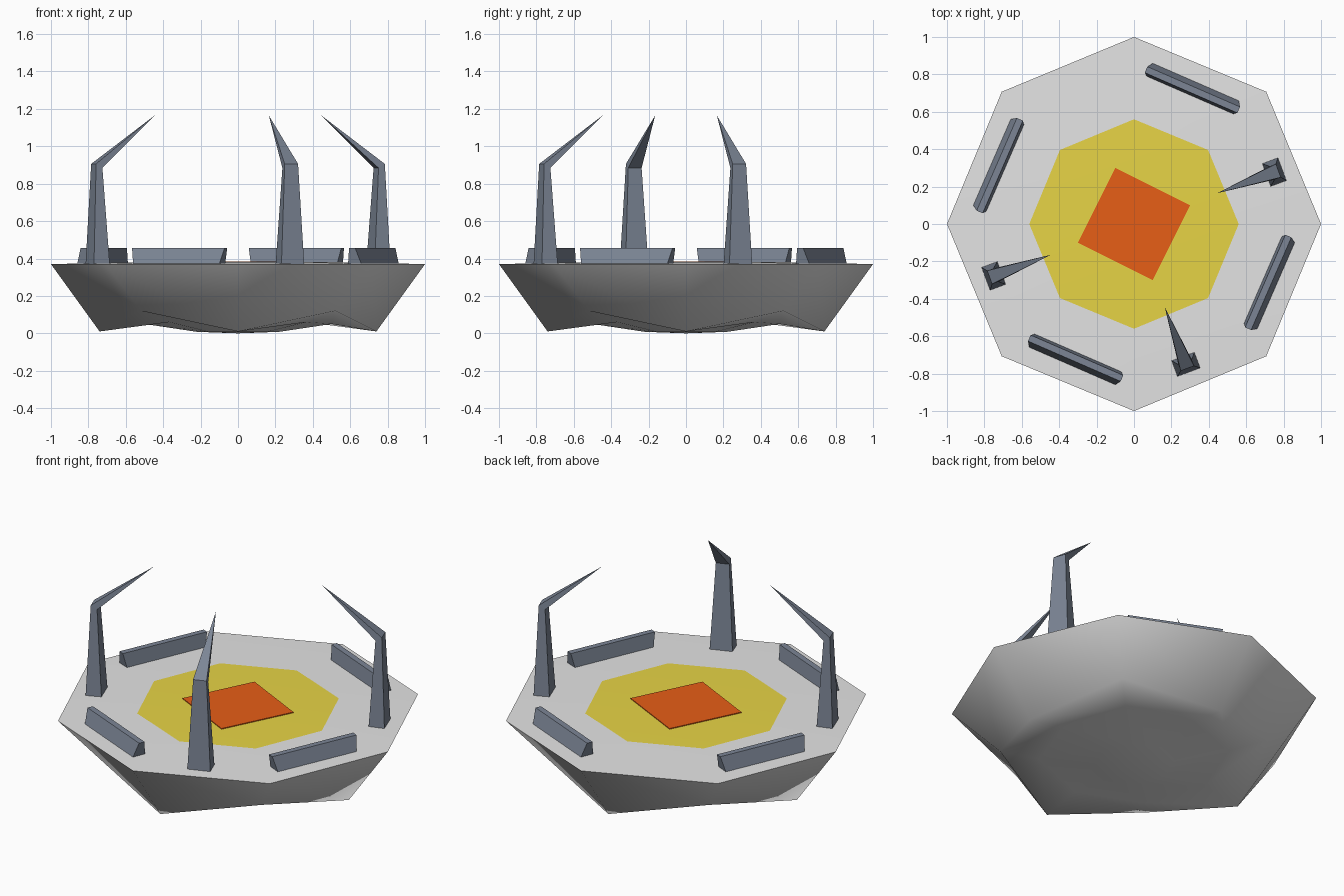
import bpy, bmesh, math
from mathutils import Matrix

cube = bpy.data.objects.get("Cube")
if cube:
    bpy.data.objects.remove(cube, do_unlink=True)


def material(name, rgb):
    m = bpy.data.materials.new(name)
    m.use_nodes = True
    m.diffuse_color = (*rgb, 1)
    bsdf = next(n for n in m.node_tree.nodes if n.type == 'BSDF_PRINCIPLED')
    bsdf.inputs["Base Color"].default_value = (*rgb, 1)
    bsdf.inputs["Roughness"].default_value = 0.8
    return m


GREY = material("light_grey", (0.78, 0.78, 0.78))
YELLOW = material("mustard_yellow", (0.8, 0.66, 0.06))
ORANGE = material("burnt_orange", (1.0, 0.14, 0.01))
SLATE = material("slate_blue", (0.20, 0.235, 0.30))


def finish(name, bm, mats, angle=None):
    bmesh.ops.recalc_face_normals(bm, faces=bm.faces[:])
    me = bpy.data.meshes.new(name)
    bm.to_mesh(me)
    bm.free()
    ob = bpy.data.objects.new(name, me)
    bpy.context.collection.objects.link(ob)
    for m in mats:
        me.materials.append(m)
    if angle:
        bpy.ops.object.select_all(action='DESELECT')
        ob.select_set(True)
        bpy.context.view_layer.objects.active = ob
        bpy.ops.object.shade_smooth_by_angle(angle=math.radians(angle))
    return ob


def bridge(bm, a, b):
    n = len(a)
    return [bm.faces.new((a[i], a[(i + 1) % n], b[(i + 1) % n], b[i])) for i in range(n)]


# Hull: octagonal rings (radius, z on the axes, then on the diagonals), top to bottom
RINGS = [((0.56, 0.38), (0.56, 0.38)),
         ((1.00, 0.37), (1.00, 0.37)),
         ((0.74, 0.01), (0.735, 0.12)),
         ((0.50, 0.05), (0.52, 0.06)),
         ((0.22, 0.008), (0.22, 0.008))]
bm = bmesh.new()
rings = []
for ring in RINGS:
    verts = []
    for i in range(8):
        r, z = ring[i % 2]
        a = i * math.pi / 4
        verts.append(bm.verts.new((r * math.cos(a), r * math.sin(a), z)))
    rings.append(verts)
for a, b in zip(rings, rings[1:]):
    bridge(bm, a, b)
bottom = bm.verts.new((0, 0, 0))
for i in range(8):
    bm.faces.new((rings[-1][i], rings[-1][(i + 1) % 8], bottom))
cap = bm.faces.new(rings[0])
cap.material_index = 1
finish("hull", bm, [GREY, YELLOW], 75)

# Central square plate
bm = bmesh.new()
low, high = [[bm.verts.new((x, y, z)) for x, y in
              ((0.3, 0.1), (-0.1, 0.3), (-0.3, -0.1), (0.1, -0.3))] for z in (0.379, 0.385)]
bridge(bm, low, high)
bm.faces.new(low)
bm.faces.new(high)
finish("centre_plate", bm, [ORANGE])

# Low barriers around the rim: (inner radius, outer radius, half length, z)
for k in range(4):
    bm = bmesh.new()
    loops = []
    for r0, r1, h, z in ((0.75, 0.83, 0.25, 0.365), (0.765, 0.80, 0.27, 0.457)):
        loops.append([bm.verts.new((r, t, z)) for r, t in
                      ((r0, -h), (r1, -h), (r1, h), (r0, h))])
    bridge(bm, *loops)
    bm.faces.new(loops[0])
    bm.faces.new(loops[1])
    bm.transform(Matrix.Rotation(math.radians(66.5 + 90 * k), 4, 'Z'))
    finish(f"barrier_{k + 1}", bm, [SLATE])

# Bent spires leaning inward: tapered post and pointed tip, three of four places filled
for k, deg in enumerate((20.3, 200.3, 290.3)):
    bm = bmesh.new()
    base = [bm.verts.new((0.80 + x, y, 0.365)) for x, y in
            ((-0.045, -0.065), (0.045, -0.065), (0.045, 0.065), (-0.045, 0.065))]
    bend = [bm.verts.new((0.805 + x, y, 0.895 + 0.6 * x)) for x, y in
            ((-0.018, -0.038), (0.018, -0.038), (0.018, 0.038), (-0.018, 0.038))]
    tip = bm.verts.new((0.475, 0, 1.165))
    bridge(bm, base, bend)
    bm.faces.new(base)
    for i in range(4):
        bm.faces.new((bend[i], bend[(i + 1) % 4], tip))
    bm.transform(Matrix.Rotation(math.radians(deg), 4, 'Z'))
    finish(f"spire_{k + 1}", bm, [SLATE])
